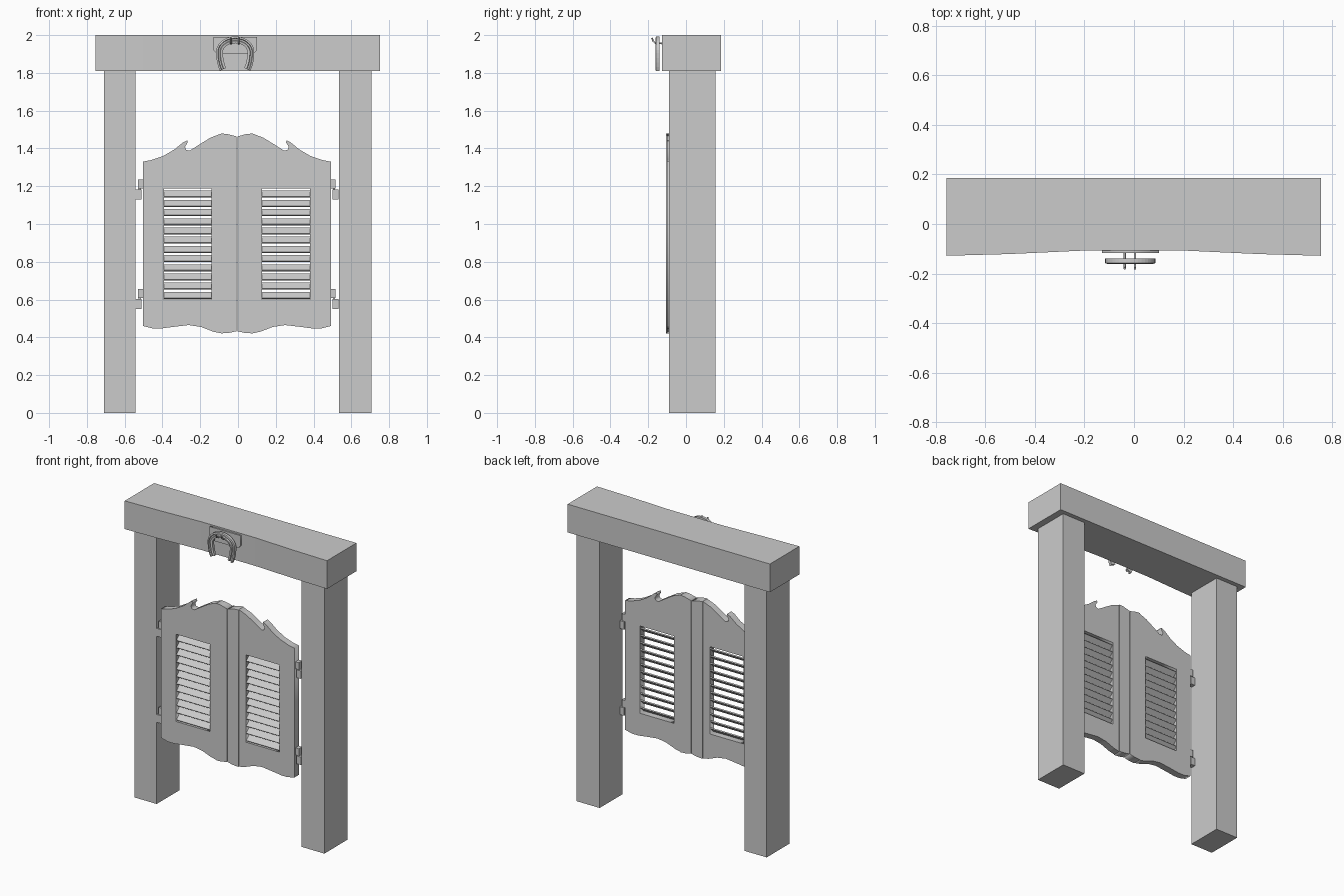
import bpy, bmesh, math

if "Cube" in bpy.data.objects:
    bpy.data.objects.remove(bpy.data.objects["Cube"])

MID = -0.006  # seam between the two doors


def mesh_object(name, bm, loc=(0, 0, 0)):
    bmesh.ops.recalc_face_normals(bm, faces=bm.faces)
    me = bpy.data.meshes.new(name)
    bm.to_mesh(me)
    bm.free()
    ob = bpy.data.objects.new(name, me)
    ob.location = loc
    bpy.context.collection.objects.link(ob)
    return ob


def box(name, x, y, z, tilt=0.0):
    bm = bmesh.new()
    bmesh.ops.create_cube(bm, size=1)
    for v in bm.verts:
        v.co.x *= x[1] - x[0]
        v.co.y *= y[1] - y[0]
        v.co.z *= z[1] - z[0]
    ob = mesh_object(name, bm)
    ob.rotation_euler.x = tilt
    ob.location = [(a + b) / 2 for a, b in (x, y, z)]
    return ob


def mirrored(ob):
    # bake placement, then mirror across the door seam
    ob.data.transform(ob.matrix_basis)
    ob.matrix_basis.identity()
    ob.location.x = MID
    ob.modifiers.new("mirror", 'MIRROR').use_mirror_merge = False
    return ob


def panel(name, loops, y0, y1):
    # flat board in the x-z plane; extra loops become holes
    cu = bpy.data.curves.new(name, 'CURVE')
    cu.dimensions = '2D'
    cu.fill_mode = 'BOTH'
    cu.extrude = (y1 - y0) / 2
    for loop in loops:
        sp = cu.splines.new('POLY')
        sp.points.add(len(loop) - 1)
        for p, (x, z) in zip(sp.points, loop):
            p.co = (x, z, 0, 1)
        sp.use_cyclic_u = True
    ob = bpy.data.objects.new(name, cu)
    ob.rotation_euler.x = math.pi / 2
    ob.location.y = (y0 + y1) / 2
    bpy.context.collection.objects.link(ob)
    bpy.ops.object.select_all(action='DESELECT')
    bpy.context.view_layer.objects.active = ob
    ob.select_set(True)
    bpy.ops.object.convert(target='MESH')
    return bpy.context.view_layer.objects.active


# Posts
box("left_post", (-0.71, -0.543), (-0.09, 0.155), (0, 1.815))
box("right_post", (0.535, 0.707), (-0.09, 0.155), (0, 1.815))

# Lintel with a shallow hollow in its front
outline = [(-0.755, 0.185), (-0.755, -0.128), (-0.5, -0.121), (-0.2, -0.107),
           (0.2, -0.107), (0.5, -0.121), (0.753, -0.128), (0.753, 0.185)]
bm = bmesh.new()
f = bm.faces.new([bm.verts.new((x, y, 1.81)) for x, y in outline])
top = bmesh.ops.extrude_face_region(bm, geom=[f])
bmesh.ops.translate(bm, vec=(0, 0, 0.19),
                    verts=[g for g in top['geom'] if isinstance(g, bmesh.types.BMVert)])
mesh_object("lintel", bm)

# Door boards with scalloped top and bottom and a louver opening
top_edge = [(-0.498, 1.33), (-0.455, 1.338), (-0.39, 1.36), (-0.33, 1.395),
            (-0.285, 1.432), (-0.263, 1.443), (-0.26, 1.432), (-0.275, 1.408),
            (-0.268, 1.392), (-0.25, 1.388), (-0.2, 1.42), (-0.14, 1.457),
            (-0.082, 1.479)]
top_end = [(-0.05, 1.476), (-0.003, 1.464)]
bottom_start = [(-0.003, 0.432), (-0.04, 0.424)]
bottom_edge = [(-0.082, 0.421), (-0.125, 0.43), (-0.19, 0.455), (-0.255, 0.465),
               (-0.34, 0.455), (-0.4, 0.447), (-0.445, 0.447), (-0.498, 0.46)]
hole = [(-0.386, 0.6), (-0.386, 1.188), (-0.134, 1.188), (-0.134, 0.6)]
mirrored(panel("door_boards", [top_edge + bottom_edge, hole], -0.1, -0.053))

# Thicker meeting stiles at the seam
stile = [top_edge[-1]] + top_end + bottom_start + [bottom_edge[0]]
mirrored(panel("meeting_stiles", [stile], -0.105, -0.048))

# Slanted louvers
for i in range(12):
    z = 0.622 + i * 0.0487
    mirrored(box(f"louver_{i + 1}", (-0.388, -0.132), (-0.0985, -0.0525),
                 (z - 0.004, z + 0.004), math.radians(43)))

# Hinges: one leaf on the door, one on the post, joined by a pin
for n, z in (("lower", 0.55), ("upper", 1.13)):
    mirrored(box(n + "_door_leaf", (-0.523, -0.496), (-0.09, -0.055), (z + 0.057, z + 0.105)))
    mirrored(box(n + "_post_leaf", (-0.538, -0.506), (-0.09, -0.055), (z, z + 0.053)))
    mirrored(box(n + "_hinge_pin", (-0.52, -0.508), (-0.079, -0.066), (z + 0.02, z + 0.09)))

# Backing plate for the horseshoe
panel("backing_plate", [[(-0.13, 1.99), (0.1, 1.99), (0.1, 1.92), (0.083, 1.902),
                         (-0.113, 1.902), (-0.13, 1.92)]], -0.117, -0.1)

# Horseshoe: grooved band swept along a tapering arch
section = [(-0.018, -0.14), (-0.018, -0.158), (-0.005, -0.161), (-0.002, -0.153),
           (0.006, -0.153), (0.009, -0.161), (0.018, -0.158), (0.018, -0.14)]
N = 28
bm = bmesh.new()
rings = []
for i in range(N + 1):
    t = math.radians(-129 + 258 * i / N)
    b = 0.065 if abs(t) <= math.pi / 2 else 0.145
    s, c = math.sin(t), math.cos(t)
    nx, nz = b * s, 0.083 * c
    ln = math.hypot(nx, nz)
    rings.append([bm.verts.new((-0.015 + 0.083 * s + r * nx / ln, y,
                                1.91 + b * c + r * nz / ln)) for r, y in section])
for a, b in zip(rings, rings[1:]):
    for k in range(len(section)):
        m = (k + 1) % len(section)
        bm.faces.new((a[k], a[m], b[m], b[k]))
bm.faces.new(rings[0])
bm.faces.new(rings[-1])
mesh_object("horseshoe", bm)

# Bent nails holding the horseshoe
for side, x in (("left", -0.037), ("right", 0.004)):
    cu = bpy.data.curves.new(side + "_nail", 'CURVE')
    cu.dimensions = '3D'
    cu.bevel_depth = 0.005
    cu.bevel_resolution = 1
    cu.use_fill_caps = True
    sp = cu.splines.new('POLY')
    path = [(-0.18, 1.985), (-0.174, 1.968), (-0.16, 1.957), (-0.105, 1.955)]
    sp.points.add(len(path) - 1)
    for p, (y, z) in zip(sp.points, path):
        p.co = (x, y, z, 1)
    bpy.context.collection.objects.link(bpy.data.objects.new(side + "_nail", cu))
